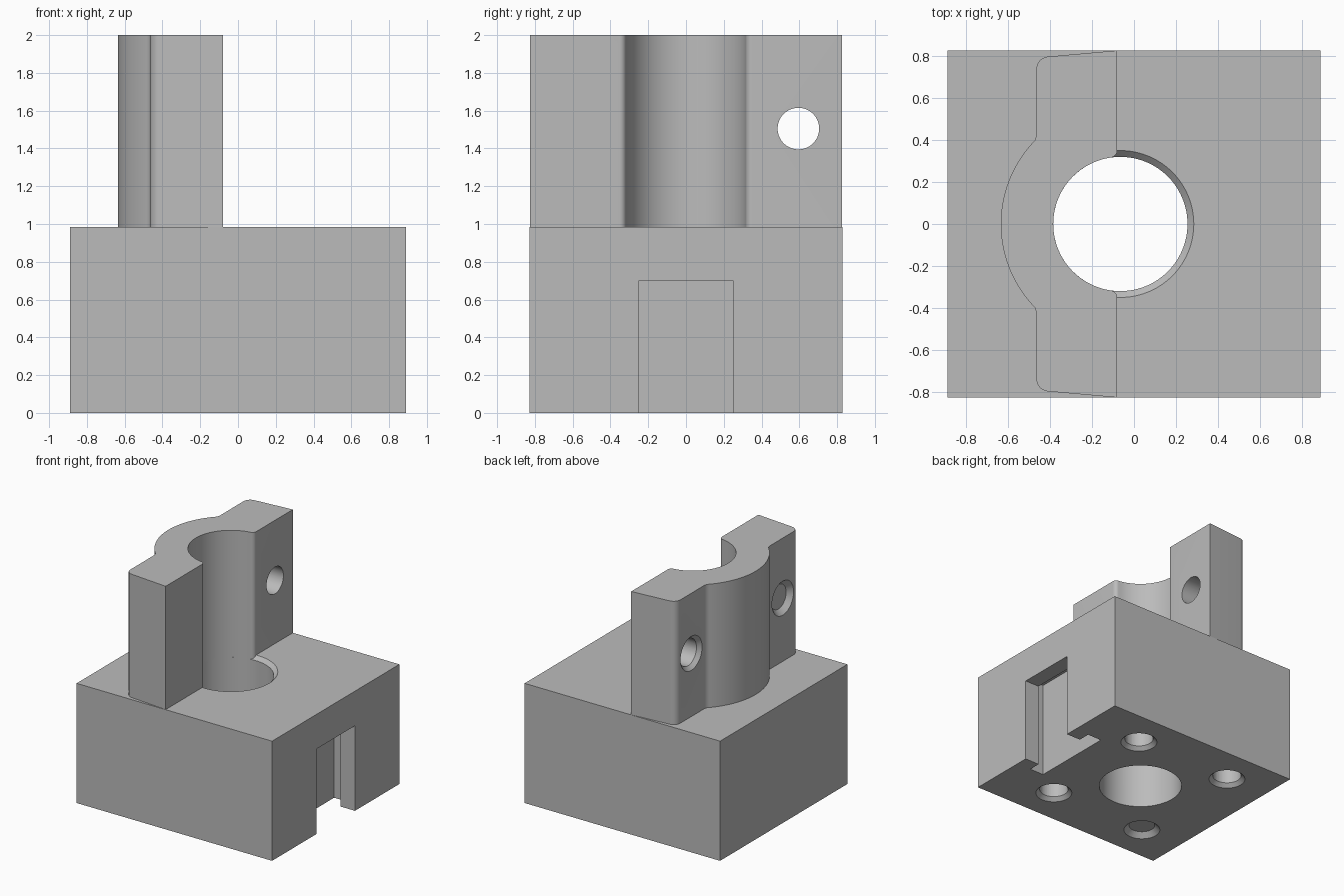
import bpy, bmesh, math
from mathutils import Matrix

cube = bpy.data.objects.get("Cube")
if cube:
    bpy.data.objects.remove(cube, do_unlink=True)

grey = bpy.data.materials.new("neutral grey")
grey.use_nodes = True
colour = (0.5, 0.5, 0.5, 1)
grey.diffuse_color = colour
grey.node_tree.nodes["Principled BSDF"].inputs["Base Color"].default_value = colour

CX = -0.065            # bore axis
DECK = 0.985           # top of the base
TOP = 2.0
HALF_X, HALF_Y = 0.89, 0.828
BORE, FACE_X = 0.32, -0.08
HOLE, RIM = 0.11, 0.14
ALONG_X = Matrix(((0, 0, 1, 0), (1, 0, 0, 0), (0, 1, 0, 0), (0, 0, 0, 1)))


def arc(cx, cy, r, start, end, n):
    return [(cx + r * math.cos(math.radians(start + (end - start) * i / n)),
             cy + r * math.sin(math.radians(start + (end - start) * i / n))) for i in range(n + 1)]


def finish(name, bm):
    bmesh.ops.recalc_face_normals(bm, faces=bm.faces)
    mesh = bpy.data.meshes.new(name)
    bm.to_mesh(mesh)
    bm.free()
    mesh.materials.append(grey)
    obj = bpy.data.objects.new(name, mesh)
    bpy.context.collection.objects.link(obj)
    return obj


def prism(name, points, low, high, matrix=Matrix()):
    """Extrude a flat profile between two heights."""
    bm = bmesh.new()
    face = bm.faces.new([bm.verts.new((x, y, low)) for x, y in points])
    out = bmesh.ops.extrude_face_region(bm, geom=[face])
    moved = [v for v in out["geom"] if isinstance(v, bmesh.types.BMVert)]
    bmesh.ops.translate(bm, verts=moved, vec=(0, 0, high - low))
    bm.transform(matrix)
    return finish(name, bm)


def box(name, x0, x1, y, z0, z1):
    return prism(name, [(x0, -y), (x1, -y), (x1, y), (x0, y)], z0, z1)


def tube(name, x, y, r0, r1, low, high, matrix=Matrix(), n=64):
    """Round or tapered cutter along the local z axis."""
    bm = bmesh.new()
    bmesh.ops.create_cone(bm, cap_ends=True, segments=n, radius1=r0, radius2=r1, depth=high - low)
    bm.transform(matrix @ Matrix.Translation((x, y, (low + high) / 2)))
    return finish(name, bm)


def cut(target, cutters):
    bpy.ops.object.select_all(action="DESELECT")
    bpy.context.view_layer.objects.active = target
    target.select_set(True)
    for cutter in cutters:
        cutter.hide_render = True
        mod = target.modifiers.new("cut", "BOOLEAN")
        mod.operation, mod.solver, mod.object = "DIFFERENCE", "EXACT", cutter
        bpy.ops.object.modifier_apply(modifier=mod.name)
        bpy.data.objects.remove(cutter, do_unlink=True)
    bpy.ops.object.shade_smooth_by_angle(angle=math.radians(30))


# Base block with chamfered bore
base = box("base_block", -HALF_X, HALF_X, HALF_Y, 0, DECK)
cutters = [tube("bore_cutter", CX, 0, BORE, BORE, -0.1, 1.1, n=96),
           tube("chamfer_cutter", CX, 0, BORE - 0.02, BORE + 0.05, DECK - 0.05, DECK + 0.02, n=96)]

# Stepped side slot, then an arched passage into the bore
cutters += [box("slot_mouth_cutter", 0.70, 1.0, 0.25, -0.1, 0.70),
            box("slot_pocket_cutter", 0.63, 0.76, 0.35, -0.1, 0.80)]
arch = [(-0.195, -0.1), (0.195, -0.1)] + arc(0, 0.495, 0.195, 0, 180, 32)
cutters.append(prism("passage_cutter", arch, CX, 0.70, ALONG_X))

# Blind screw holes in the underside
for sx in (-1, 1):
    for sy in (-1, 1):
        x, y = CX + sx * 0.447, sy * 0.515
        cutters.append(tube("screw_cutter", x, y, HOLE, HOLE, -0.1, 0.60))
        cutters.append(tube("rim_cutter", x, y, RIM + 0.02, HOLE - 0.01, -0.02, 0.04))
cut(base, cutters)

# Upright half clamp: the +y half of the outline, mirrored to close it
fillet = 0.035
centre_y = math.sqrt((BORE + fillet) ** 2 - (FACE_X - fillet - CX) ** 2)
touch = math.degrees(math.atan2(centre_y, FACE_X - fillet - CX))
half = arc(CX, 0, BORE, 180, touch, 28)
half += arc(FACE_X - fillet, centre_y, fillet, touch - 180, 0, 8)
half += [(FACE_X, HALF_Y - 0.001)]
half += arc(-0.405, 0.738, 0.06, 95, 180, 10)
half += [(-0.465, 0.425)]
half += arc(CX, 0, 0.57, 135.5, 180, 24)
outline = half + [(x, -y) for x, y in reversed(half[1:-1])]
clamp = prism("upright_clamp", outline, DECK - 0.04, TOP)

# Cross bolt holes, chamfered at the back
cutters = []
for side in (-1, 1):
    y, z = side * 0.595, 1.505
    cutters.append(tube("bolt_cutter", y, z, HOLE, HOLE, -0.7, 0.1, ALONG_X))
    cutters.append(tube("bolt_rim_cutter", y, z, RIM + 0.02, HOLE - 0.01, -0.485, -0.425, ALONG_X))
cut(clamp, cutters)
